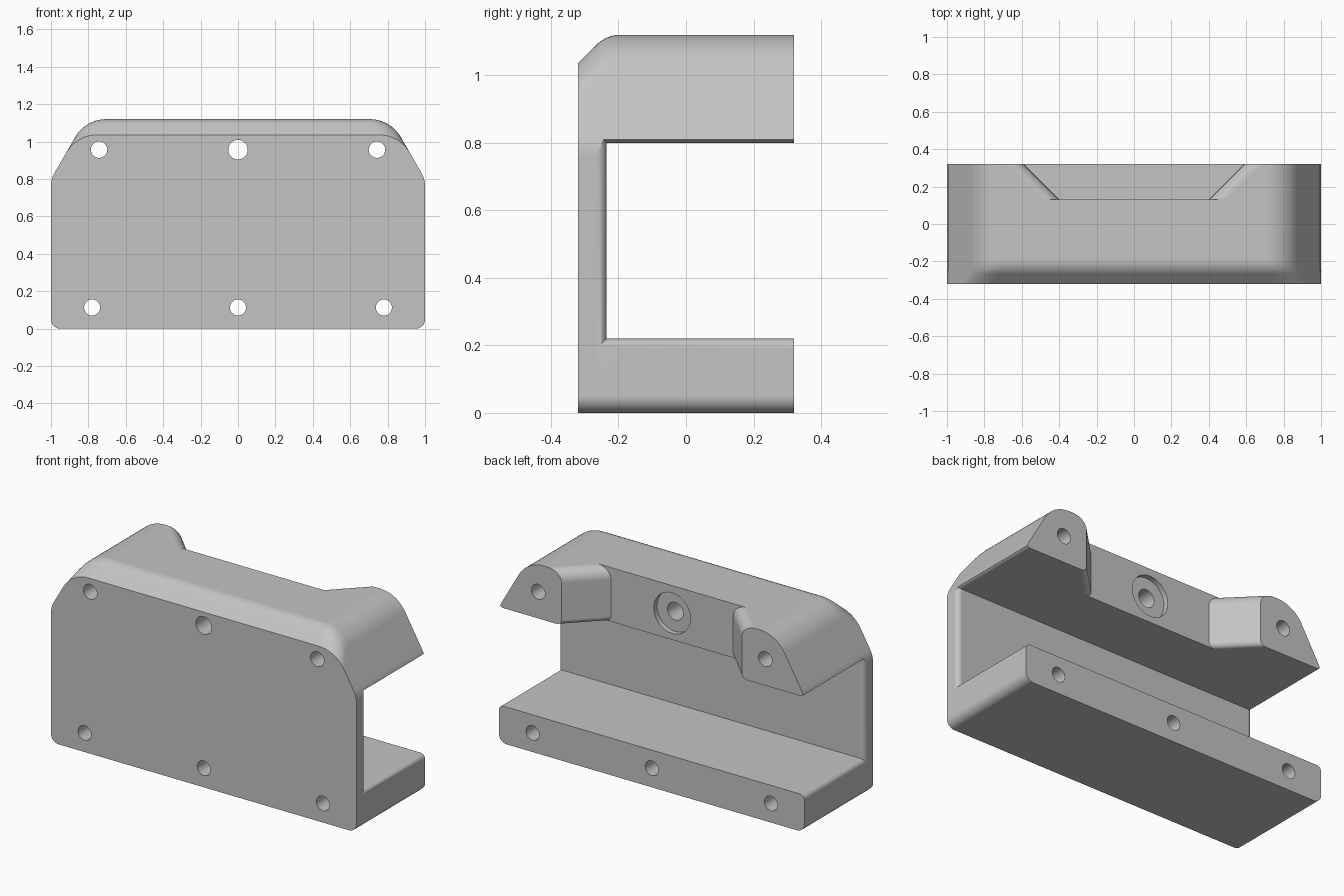
import bpy, bmesh
from math import sin, cos, tan, pi, sqrt
from mathutils import Vector

if "Cube" in bpy.data.objects:
    bpy.data.objects.remove(bpy.data.objects["Cube"])

grey = bpy.data.materials.new("plain grey")
grey.use_nodes = True
colour = (0.55, 0.55, 0.55, 1)
grey.diffuse_color = colour
grey.node_tree.nodes["Principled BSDF"].inputs["Base Color"].default_value = colour


def loft(name, sections):
    """Solid skinned through closed sections with equal point counts."""
    bm = bmesh.new()
    rings = [[bm.verts.new(p) for p in s] for s in sections]
    for a, b in zip(rings, rings[1:]):
        for i in range(len(a)):
            j = (i + 1) % len(a)
            bm.faces.new((a[i], a[j], b[j], b[i]))
    bm.faces.new(rings[0])
    bm.faces.new(rings[-1])
    bmesh.ops.recalc_face_normals(bm, faces=bm.faces)
    mesh = bpy.data.meshes.new(name)
    bm.to_mesh(mesh)
    bm.free()
    mesh.materials.append(grey)
    obj = bpy.data.objects.new(name, mesh)
    bpy.context.collection.objects.link(obj)
    return obj


def round_corner(prev, corner, nxt, radius, steps=10):
    """Points of an arc that replaces a corner."""
    p, c, n = Vector(prev), Vector(corner), Vector(nxt)
    u, v = (p - c).normalized(), (n - c).normalized()
    half = u.angle(v) / 2
    centre = c + (u + v).normalized() * radius / sin(half)
    start = c + u * radius / tan(half) - centre
    end = c + v * radius / tan(half) - centre
    total = start.angle(end)
    return [centre + (start * sin(total * (1 - k / steps)) + end * sin(total * k / steps)) / sin(total)
            for k in range(steps + 1)]


def mirrored(right, y):
    """Close a right-hand outline (bottom to top) with its mirror image."""
    return [(x, y, z) for x, z in right] + [(-x, y, z) for x, z in reversed(right)]


# Body: rounded outline whose top drops along the front chamfer
def body_section(y, top):
    foot, shoulder = (1, 0), (1, 0.80)
    crown = (1 - (top - 0.80) * 0.578, top)
    right = round_corner((0, 0), foot, shoulder, 0.05)
    right += round_corner(foot, shoulder, crown, 0.15)
    right += round_corner(shoulder, crown, (0, top), 0.19)
    return mirrored(right, y)


tops = [(-0.32, 1.036)]
for k in range(9):
    a = pi / 4 * (1 - k / 8)
    tops.append((-0.194 - 0.1 * sin(a), 1.02 + 0.1 * cos(a)))
tops.append((0.32, 1.12))
body = loft("bracket_body", [body_section(y, t) for y, t in tops])


def cut(cutter):
    cutter.hide_render = True
    mod = body.modifiers.new("cut", "BOOLEAN")
    mod.operation = "DIFFERENCE"
    mod.solver = "EXACT"
    mod.object = cutter
    bpy.context.view_layer.objects.active = body
    bpy.ops.object.modifier_apply(modifier=mod.name)
    bpy.data.objects.remove(cutter)


# Slot open to the back and both ends, flared to round its end edges
r = 0.03
half_slot = [(1 - r + r * sin(k * pi / 16), r - r * cos(k * pi / 16)) for k in range(9)]
half_slot.append((1.1, r))
stations = [(-x, d) for x, d in reversed(half_slot)] + half_slot
cut(loft("slot_cutter", [[(x, -0.235 - d, 0.22 - d), (x, 0.5, 0.22 - d),
                          (x, 0.5, 0.80 + d), (x, -0.235 - d, 0.80 + d)]
                         for x, d in stations]))


# Flared recess between the two rear ears
def recess_section(y):
    w = 0.27 + y
    angles = [k * pi / 16 for k in range(9)]
    right = [(w + 0.04, 0.7)]
    right += [(w + 0.04 - 0.04 * sin(a), 0.83 - 0.03 * cos(a)) for a in angles]
    right += [(w + 0.09 - 0.09 * cos(a), 1.05 + 0.07 * sin(a)) for a in angles]
    right.append((w + 0.09, 1.3))
    return mirrored(right, y)


cut(loft("recess_cutter", [recess_section(0.13), recess_section(0.5)]))


# Screw holes through the whole depth, and a shallow counterbore
def bore(x, z, radius, start=-0.5):
    ring = [(x + radius * cos(k * pi / 16), z + radius * sin(k * pi / 16)) for k in range(32)]
    cut(loft("hole_cutter", [[(px, y, pz) for px, pz in ring] for y in (start, 0.5)]))


for side in (-1, 0, 1):
    bore(side * 0.78, 0.113, 0.043)
    bore(side * 0.743, 0.957, 0.044 if side else 0.052)
bore(0, 0.957, 0.12, 0.10)

# Smooth fillets with crisp edges
bpy.ops.object.select_all(action="DESELECT")
body.select_set(True)
bpy.context.view_layer.objects.active = body
bpy.ops.object.shade_smooth_by_angle(angle=0.45)
weighted = body.modifiers.new("clean shading", "WEIGHTED_NORMAL")
weighted.keep_sharp = True
